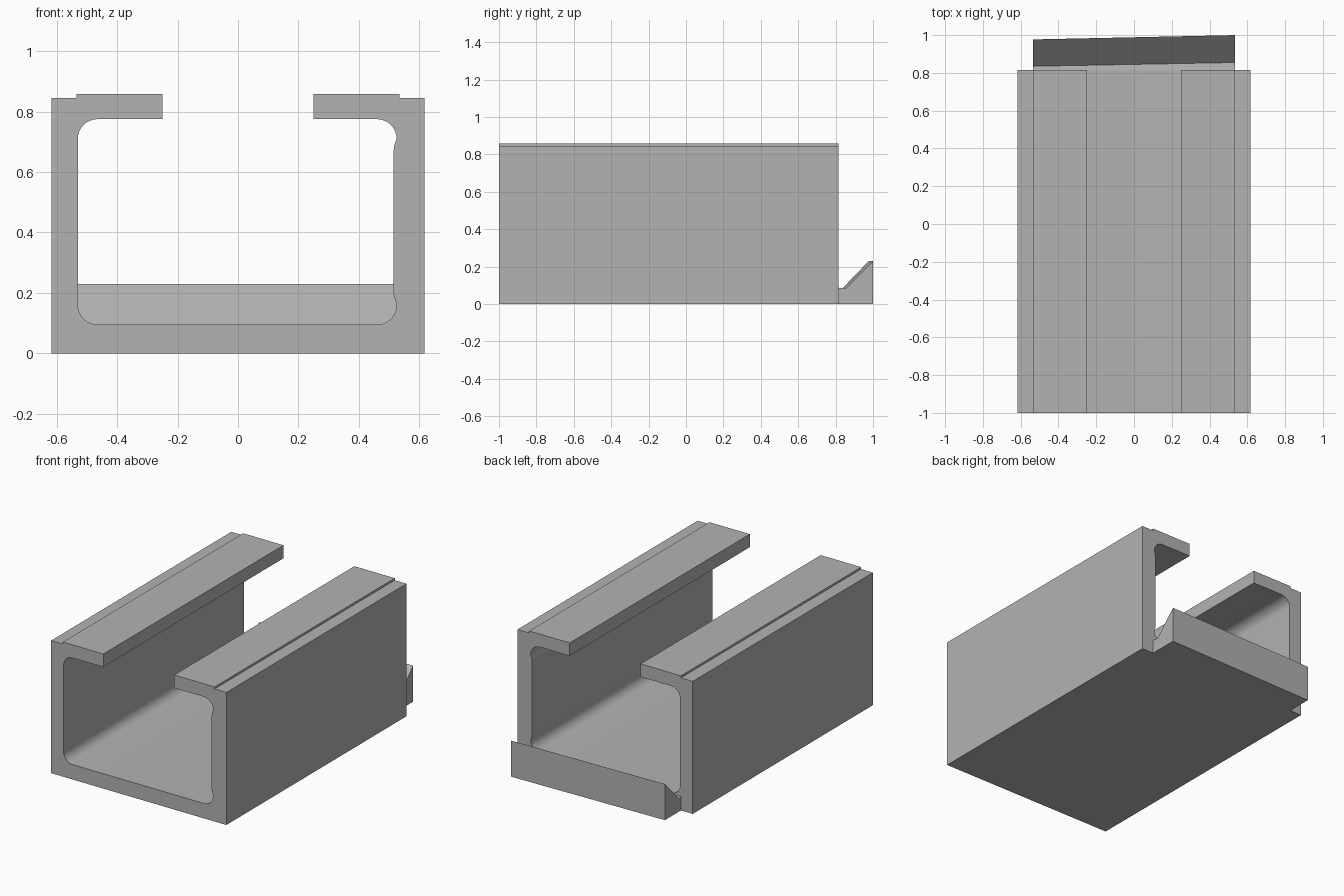
import bpy, bmesh, math

cube = bpy.data.objects.get("Cube")
if cube:
    bpy.data.objects.remove(cube, do_unlink=True)

# Single plain material
grey = bpy.data.materials.new("plain grey")
grey.use_nodes = True
colour = (0.45, 0.45, 0.45, 1)
grey.diffuse_color = colour
grey.node_tree.nodes["Principled BSDF"].inputs["Base Color"].default_value = colour


def loft(name, start, end):
    """Solid between two matching loops of 3D points."""
    bm = bmesh.new()
    a = [bm.verts.new(p) for p in start]
    b = [bm.verts.new(p) for p in end]
    n = len(a)
    caps = [bm.faces.new(a), bm.faces.new(b[::-1])]
    for i in range(n):
        j = (i + 1) % n
        bm.faces.new((a[j], a[i], b[i], b[j]))
    bmesh.ops.recalc_face_normals(bm, faces=bm.faces[:])
    bmesh.ops.triangulate(bm, faces=caps)
    mesh = bpy.data.meshes.new(name)
    bm.to_mesh(mesh)
    bm.free()
    mesh.materials.append(grey)
    obj = bpy.data.objects.new(name, mesh)
    bpy.context.collection.objects.link(obj)
    bpy.ops.object.select_all(action='DESELECT')
    bpy.context.view_layer.objects.active = obj
    obj.select_set(True)
    bpy.ops.object.shade_smooth_by_angle(angle=math.radians(25))
    return obj


def arc(cx, cz, r, a0, a1, steps=8):
    """Rounded corner points, angles in degrees."""
    angles = [math.radians(a0 + (a1 - a0) * i / steps) for i in range(steps + 1)]
    return [(cx + r * math.cos(t), cz + r * math.sin(t)) for t in angles]


# Channel section: outside with stepped lips, then the rounded inside
section = [(-0.25, 0.775), (-0.25, 0.858), (-0.535, 0.858), (-0.535, 0.845),
           (-0.618, 0.845), (-0.618, 0), (0.618, 0), (0.618, 0.845),
           (0.535, 0.845), (0.535, 0.858), (0.25, 0.858), (0.25, 0.775)]
section += arc(0.46, 0.71, 0.065, 90, 0)
section += [(0.518, 0.69), (0.515, 0.67), (0.515, 0.195), (0.519, 0.18)]
section += arc(0.46, 0.16, 0.065, 0, -90)
section += arc(-0.465, 0.16, 0.065, 270, 180)
section += arc(-0.465, 0.71, 0.065, 180, 90)
loft("channel_body", [(x, -1, z) for x, z in section],
     [(x, 0.815, z) for x, z in section])


# Rear ramp, slightly skewed across the width
def ramp_end(x, foot, back):
    return [(x, 0.81, 0), (x, back, 0), (x, back, 0.23),
            (x, foot, 0.083), (x, 0.81, 0.088)]


loft("rear_ramp", ramp_end(-0.535, 0.835, 0.977), ramp_end(0.535, 0.855, 1.0))
